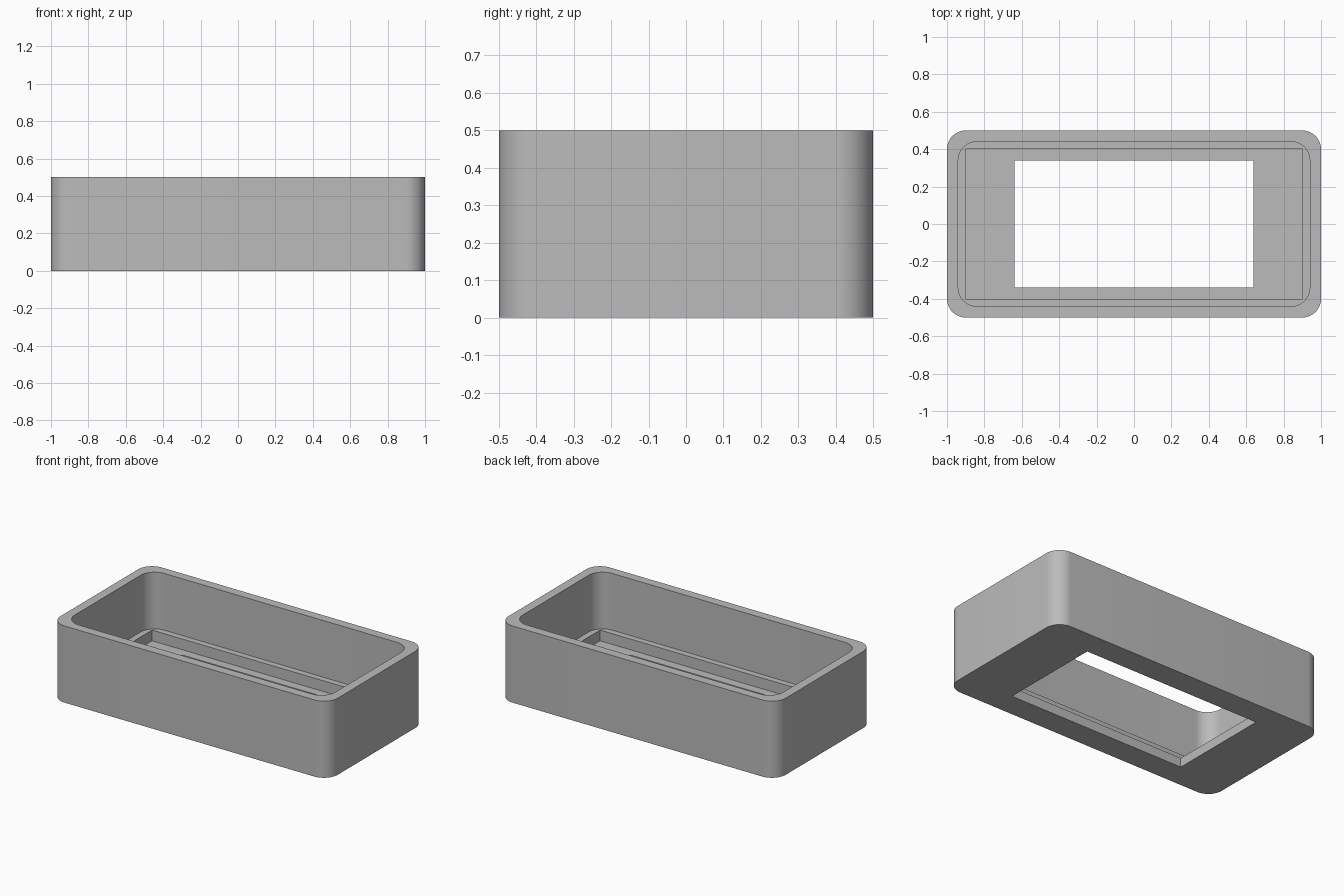
import bpy
import bmesh
from math import cos, sin, pi, radians

default = bpy.data.objects.get("Cube")
if default:
    bpy.data.objects.remove(default, do_unlink=True)

grey = bpy.data.materials.new("plain grey")
grey.use_nodes = True
colour = (0.5, 0.5, 0.5, 1)
grey.diffuse_color = colour
grey.node_tree.nodes["Principled BSDF"].inputs["Base Color"].default_value = colour

STEPS = 12  # segments per rounded corner


def rounded_loop(bm, half_x, half_y, radius, z):
    """Ring of vertices around a rectangle with rounded corners."""
    ring = []
    for corner, (sx, sy) in enumerate([(1, 1), (-1, 1), (-1, -1), (1, -1)]):
        for step in range(STEPS + 1):
            a = (corner + step / STEPS) * pi / 2
            ring.append(bm.verts.new((sx * (half_x - radius) + radius * cos(a),
                                      sy * (half_y - radius) + radius * sin(a), z)))
    return ring


# Cross-section of the frame: half width, half depth, corner radius, height
section = [
    (1.0, 0.5, 0.1, 0.0),      # outer wall
    (1.0, 0.5, 0.1, 0.5),
    (0.94, 0.44, 0.1, 0.5),    # rim to inner wall
    (0.94, 0.44, 0.1, 0.13),
    (0.90, 0.40, 0.0, 0.13),   # ledge to square recess
    (0.90, 0.40, 0.0, 0.06),
    (0.64, 0.34, 0.0, 0.06),   # floor to window opening
    (0.64, 0.34, 0.0, 0.0),
]

bm = bmesh.new()
rings = [rounded_loop(bm, *row) for row in section]
for i, low in enumerate(rings):
    high = rings[(i + 1) % len(rings)]
    for j in range(len(low)):
        k = (j + 1) % len(low)
        bm.faces.new((low[j], low[k], high[k], high[j]))
bmesh.ops.remove_doubles(bm, verts=bm.verts, dist=0.0001)
bmesh.ops.recalc_face_normals(bm, faces=bm.faces)

mesh = bpy.data.meshes.new("open_tray")
bm.to_mesh(mesh)
bm.free()
mesh.materials.append(grey)
tray = bpy.data.objects.new("open_tray", mesh)
bpy.context.collection.objects.link(tray)

# Smooth round corners, crisp edges
bpy.ops.object.select_all(action='DESELECT')
tray.select_set(True)
bpy.context.view_layer.objects.active = tray
bpy.ops.object.shade_smooth_by_angle(angle=radians(30))
